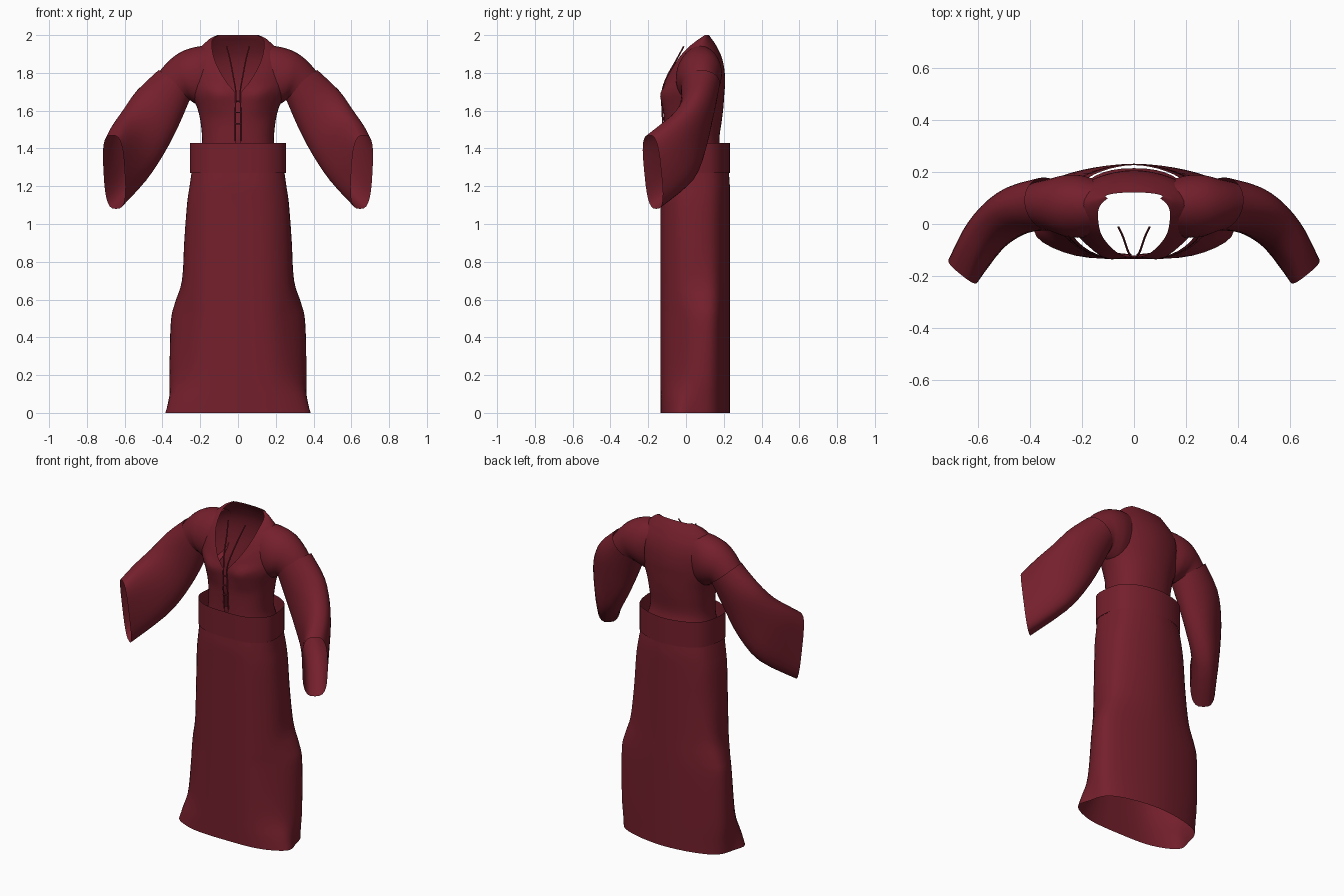
import bpy, bmesh, math
from mathutils import Vector

if "Cube" in bpy.data.objects:
    bpy.data.objects.remove(bpy.data.objects["Cube"])

cloth = bpy.data.materials.new("wine_cloth")
cloth.diffuse_color = (0.175, 0.014, 0.025, 1)
cloth.use_nodes = True
cloth.node_tree.nodes["Principled BSDF"].inputs["Base Color"].default_value = cloth.diffuse_color


def spline(pts, steps, closed=False):
    """Catmull-Rom resampling of a list of vectors."""
    n, out = len(pts), []
    get = (lambda i: pts[i % n]) if closed else (lambda i: pts[max(0, min(n - 1, i))])
    for i in range(n if closed else n - 1):
        a, b, c, d = (get(i + k) for k in (-1, 0, 1, 2))
        for s in range(steps):
            t = s / steps
            out.append(0.5 * (2 * b + (c - a) * t + (2 * a - 5 * b + 4 * c - d) * t * t
                              + (3 * b - a - 3 * c + d) * t ** 3))
    return out if closed else out + [pts[-1].copy()]


def loft(name, rings, closed=True, along=4, mirror=False):
    """Smooth open-ended surface through rings of equal point count."""
    cols = [spline([r[i] for r in rings], along) for i in range(len(rings[0]))]
    bm = bmesh.new()
    grid = [[bm.verts.new(p) for p in c] for c in cols]
    n = len(grid)
    for i in range(n if closed else n - 1):
        a, b = grid[i], grid[(i + 1) % n]
        for j in range(len(a) - 1):
            bm.faces.new((a[j], b[j], b[j + 1], a[j + 1]))
    bmesh.ops.recalc_face_normals(bm, faces=bm.faces[:])
    me = bpy.data.meshes.new(name)
    bm.to_mesh(me)
    bm.free()
    ob = bpy.data.objects.new(name, me)
    bpy.context.collection.objects.link(ob)
    me.materials.append(cloth)
    bpy.ops.object.select_all(action='DESELECT')
    ob.select_set(True)
    bpy.context.view_layer.objects.active = ob
    bpy.ops.object.shade_smooth_by_angle(angle=math.radians(50))
    if mirror:
        ob.modifiers.new("mirror", 'MIRROR')
    return ob


def skirt_ring(z, wf, ws, wb, inset=0):
    """Cross-section from front, side and back half-widths."""
    k = 1 - inset / .18
    half = [(0, -.135), (.6 * wf, -.122), (wf, -.05), (ws, .05), (wb, .15), (.6 * wb, .207), (0, .232)]
    full = half + [(-x, y) for x, y in half[-2:0:-1]]
    return spline([Vector((x, .047 + (y - .047) * k, z)) for x, y in full], 4, True)


def tube_ring(top, bottom, vx, vy, p=1.0):
    """Oval ring between a top and a bottom point, with sideways half-axis (vx, vy)."""
    t, b = Vector(top), Vector(bottom)
    c, u, v = (t + b) / 2, (t - b) / 2, Vector((vx, vy, 0))
    sp = lambda k: math.copysign(abs(k) ** p, k)
    return [c + u * sp(math.cos(a)) + v * sp(math.sin(a))
            for a in (math.tau * i / 28 for i in range(28))]


def torso_ring(z, w, yf, yb, opening):
    """Bodice section, open at the front by the given half-width."""
    p = .85 + .2 * max(0, min(1, (z - 1.5) / .25))  # rounder towards the shoulders
    a0 = math.asin(min(1, (opening / w) ** (1 / p)))
    right = []
    for i in range(21):
        a = a0 + (math.pi - a0) * i / 20
        s, c = max(0, math.sin(a)), math.cos(a)
        x = w * s ** p
        y = (yf + yb) / 2 - (yb - yf) / 2 * math.copysign(abs(c) ** p, c)
        if c > 0:  # bust
            y -= .026 * math.exp(-((x - .11) / .06) ** 2 - ((z - 1.67) / .06) ** 2)
        right.append(Vector((x, y, z)))
    return right + [Vector((-q.x, q.y, q.z)) for q in right[-2::-1]]


# Skirt, flaring at the back corners first and at the front corners near the hem
loft("skirt", [skirt_ring(*r) for r in (
    (0, .375, .365, .325), (.07, .35, .363, .33), (.2, .30, .36, .34),
    (.48, .27, .345, .34), (.58, .265, .325, .32), (.7, .26, .295, .28),
    (.9, .255, .285, .255), (1.1, .25, .27, .24), (1.2, .24, .255, .225),
    (1.275, .233, .243, .21, .005))])

# Belt band standing away from the waist
loft("belt", [skirt_ring(1.27, .24, .25, .217), skirt_ring(1.43, .24, .25, .217)], along=2)

# Bodice with front slit and scooped neckline, its tail spreading inside the belt
loft("bodice", [torso_ring(*r) for r in (
    (1.30, .23, -.125, .215, .013), (1.38, .20, -.118, .19, .013), (1.45, .19, -.116, .177, .013),
    (1.55, .20, -.118, .19, .013), (1.62, .218, -.123, .198, .013),
    (1.69, .25, -.126, .203, .013), (1.75, .265, -.116, .207, .06),
    (1.82, .265, -.088, .203, .102), (1.88, .245, -.057, .19, .127),
    (1.93, .205, -.02, .168, .137), (1.965, .168, .02, .147, .138),
    (1.985, .142, .055, .132, .126), (2.0, .11, .09, .122, .1))], closed=False)

# Shoulder caps
loft("shoulder_cap", [tube_ring(*r) for r in (
    ((.15, .075, 1.945), (.18, .055, 1.62), 0, .112),
    ((.22, .078, 1.938), (.212, .058, 1.63), 0, .121),
    ((.30, .08, 1.912), (.24, .06, 1.645), 0, .117),
    ((.37, .08, 1.86), (.26, .065, 1.655), 0, .102),
    ((.43, .08, 1.79), (.30, .07, 1.63), 0, .088))], mirror=True)

# Wide hanging sleeves
loft("sleeve", [tube_ring(*r) for r in (
    ((.42, .08, 1.815), (.25, .075, 1.67), .01, .102),
    ((.53, .05, 1.71), (.32, .07, 1.515), .03, .09),
    ((.595, -.02, 1.61), (.405, .06, 1.365), .045, .075, .85),
    ((.64, -.11, 1.535), (.51, .01, 1.22), .055, .06, .75),
    ((.667, -.195, 1.47), (.645, -.157, 1.08), .056, .045, .65))], along=3, mirror=True)


# Lacing cords, rising free from the slit, and their cross ties
def cord(name, pts, radius):
    cu = bpy.data.curves.new(name, 'CURVE')
    cu.dimensions = '3D'
    cu.bevel_depth, cu.bevel_resolution = radius, 1
    sp = cu.splines.new('POLY')
    path = spline([Vector(p) for p in pts], 4)
    sp.points.add(len(path) - 1)
    for q, v in zip(sp.points, path):
        q.co = (*v, 1)
    cu.materials.append(cloth)
    bpy.context.collection.objects.link(bpy.data.objects.new(name, cu))


for s in (-1, 1):
    cord("lace_cord", [(s * .06, -.012, 1.94), (s * .042, -.05, 1.87), (s * .025, -.10, 1.78),
                       (s * .012, -.126, 1.70), (s * .014, -.126, 1.60), (s * .014, -.117, 1.44)], .004)
for i in range(3):
    z = 1.65 - i * .06
    cord("lace_tie", [(-.016, -.125, z), (.016, -.125, z)], .004)
